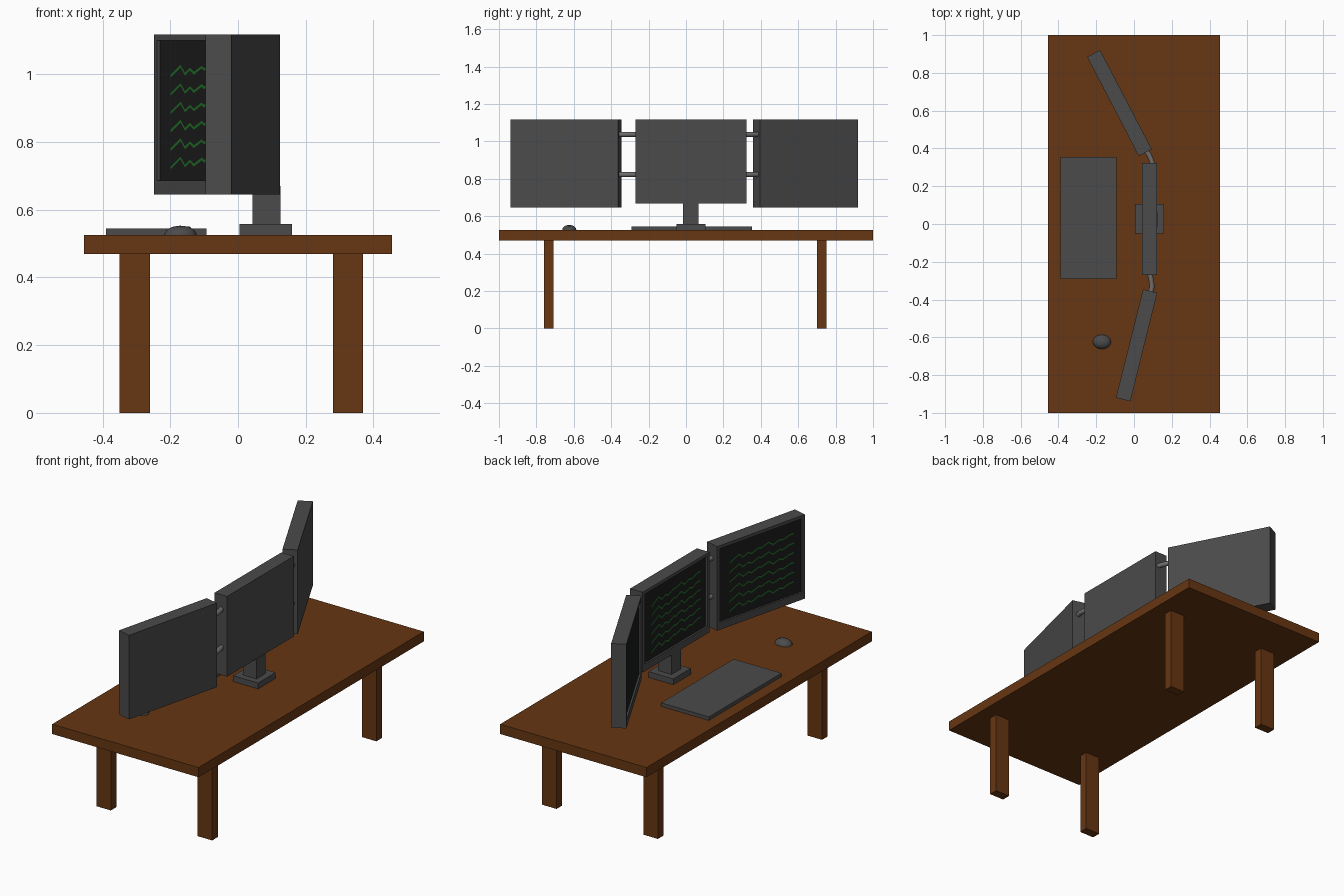
import bpy, bmesh, math
from mathutils import Matrix, Vector

if "Cube" in bpy.data.objects:
    bpy.data.objects.remove(bpy.data.objects["Cube"])


def mat(name, rgb):
    m = bpy.data.materials.new(name)
    m.diffuse_color = (*rgb, 1)
    m.use_nodes = True
    m.node_tree.nodes["Principled BSDF"].inputs["Base Color"].default_value = m.diffuse_color
    return m


WOOD = mat("wood", (0.135, 0.037, 0.006))
GREY = mat("dark_grey", (0.07, 0.07, 0.07))
STEEL = mat("arm_grey", (0.16, 0.16, 0.16))
BLACK = mat("screen_black", (0.012, 0.012, 0.012))
GREEN = mat("trace_green", (0.015, 0.16, 0.02))


def finish(name, bm, *mats):
    me = bpy.data.meshes.new(name)
    bm.to_mesh(me)
    bm.free()
    ob = bpy.data.objects.new(name, me)
    bpy.context.collection.objects.link(ob)
    for m in mats:
        me.materials.append(m)
    return ob


def cube_bm(lo, hi):
    bm = bmesh.new()
    lo, hi = Vector(lo), Vector(hi)
    bmesh.ops.create_cube(bm, size=1, matrix=Matrix.Translation((lo + hi) / 2)
                          @ Matrix.Diagonal((*(hi - lo), 1)))
    return bm


def box(name, lo, hi, m):
    return finish(name, cube_bm(lo, hi), m)


# Table
box("table_top", (-0.455, -1, 0.47), (0.455, 1, 0.525), WOOD)
for x, xn in ((-0.305, "front"), (0.325, "back")):
    for y, yn in ((-0.733, "right"), (0.725, "left")):
        box(f"{xn}_{yn}_leg", (x - 0.045, y - 0.025, 0), (x + 0.045, y + 0.025, 0.475), WOOD)

# Zigzag trace: distance from the screen's left edge, height above the row
ZIGZAG = [(0.09, 0), (0.155, 0.03), (0.183, 0.006), (0.215, 0.021), (0.24, 0.009),
          (0.29, 0.027), (0.305, 0.02), (0.355, 0.036), (0.385, 0.014), (0.43, 0.028),
          (0.45, 0.02), (0.495, 0.034), (0.525, 0.034)]


def monitor(name, cx, cy, angle, z0, z1):
    length, half, depth = 0.592, 0.039, 0.01
    h = z1 - z0
    place = Matrix.Translation((cx, cy, z0)) @ Matrix.Rotation(math.radians(angle), 4, 'Z')
    # Casing with recessed screen on the -x face
    bm = cube_bm((-half, -length / 2, 0), (half, length / 2, h))
    face = min(bm.faces, key=lambda f: f.calc_center_median().x)
    bmesh.ops.inset_region(bm, faces=[face], thickness=0.026)
    for v in face.verts:
        v.co.z = 0.041 * h / 0.473 if v.co.z < h / 2 else h - 0.018
    ret = bmesh.ops.extrude_discrete_faces(bm, faces=[face])
    screen = ret["faces"][0]
    for v in screen.verts:
        v.co.x += depth
    screen.material_index = 1
    finish(name, bm, GREY, BLACK).matrix_world = place
    # Six green lines
    bm = bmesh.new()
    x = -half + depth - 0.002
    for row in range(6):
        base = (0.074 + row * 0.0543) * h / 0.473
        pairs = [[bm.verts.new((x, length / 2 - u, base + dz + t)) for t in (0, 0.008)]
                 for u, dz in ZIGZAG]
        for a, b in zip(pairs, pairs[1:]):
            bm.faces.new((a[0], b[0], b[1], a[1]))
    finish(name + "_traces", bm, GREEN).matrix_world = place


monitor("centre_monitor", 0.082, 0.027, 0, 0.667, 1.118)
monitor("right_monitor", 0.014, -0.642, -14, 0.645, 1.118)
monitor("left_monitor", -0.077, 0.64, 27.5, 0.645, 1.118)

# Stand
box("stand_base", (0.005, -0.05, 0.525), (0.16, 0.105, 0.558), GREY)
box("stand_neck", (0.043, -0.015, 0.555), (0.125, 0.067, 0.67), GREY)

# Bent round arms joining the monitors
PATHS = {"right": [(0.08, -0.25), (0.09, -0.29), (0.096, -0.33), (0.085, -0.38)],
         "left": [(0.10, 0.31), (0.093, 0.335), (0.08, 0.365), (0.055, 0.40)]}
for side, pts in PATHS.items():
    for z, level in ((1.037, "upper"), (0.822, "lower")):
        cu = bpy.data.curves.new(f"{side}_{level}_arm", 'CURVE')
        cu.dimensions = '3D'
        cu.bevel_depth = 0.0135
        cu.bevel_resolution = 3
        cu.use_fill_caps = True
        sp = cu.splines.new('POLY')
        sp.points.add(len(pts) - 1)
        for p, (x, y) in zip(sp.points, pts):
            p.co = (x, y, z, 1)
        cu.materials.append(STEEL)
        bpy.context.collection.objects.link(bpy.data.objects.new(cu.name, cu))

# Keyboard
box("keyboard", (-0.39, -0.291, 0.525), (-0.093, 0.354, 0.545), GREY)

# Mouse: half ellipsoid with a small wheel
bm = bmesh.new()
bmesh.ops.create_uvsphere(bm, u_segments=24, v_segments=12, radius=1)
bmesh.ops.bisect_plane(bm, geom=bm.verts[:] + bm.edges[:] + bm.faces[:], plane_co=(0, 0, 0),
                       plane_no=(0, 0, -1), clear_outer=True)
bmesh.ops.holes_fill(bm, edges=[e for e in bm.edges if e.is_boundary])
bm.transform(Matrix.Translation((-0.17, -0.624, 0.525)) @ Matrix.Diagonal((0.048, 0.038, 0.028, 1)))
mouse = finish("mouse", bm, GREY)
bpy.context.view_layer.objects.active = mouse
mouse.select_set(True)
bpy.ops.object.shade_smooth_by_angle()

bm = bmesh.new()
bmesh.ops.create_cone(bm, cap_ends=True, segments=12, radius1=0.007, radius2=0.007, depth=0.006,
                      matrix=Matrix.Translation((-0.145, -0.624, 0.544)) @ Matrix.Rotation(math.pi / 2, 4, 'X'))
finish("mouse_wheel", bm, GREY)
